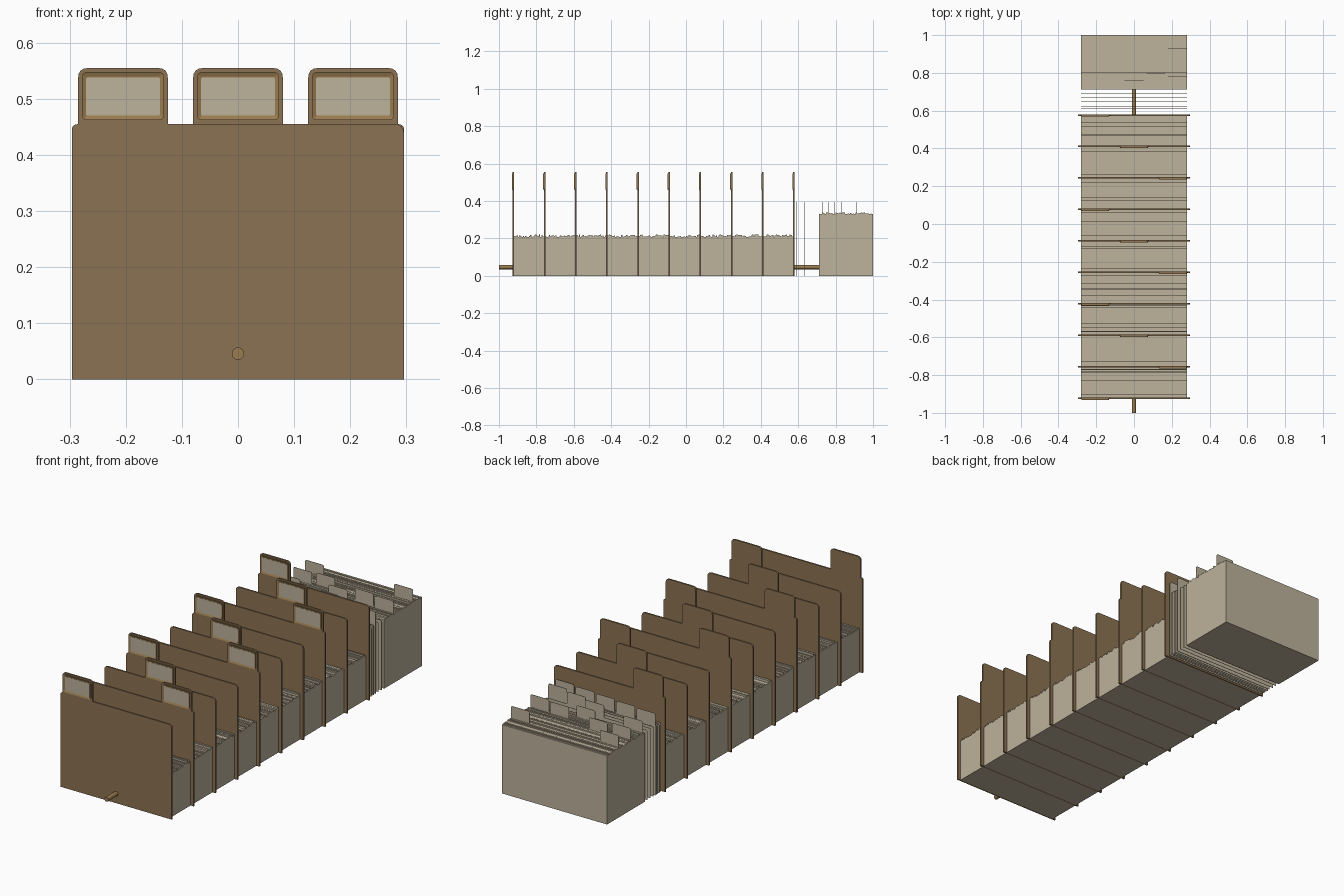
import bpy, bmesh, random
from math import pi
from mathutils import Vector

random.seed(7)
if "Cube" in bpy.data.objects:
    bpy.data.objects.remove(bpy.data.objects["Cube"], do_unlink=True)


def material(name, color):
    m = bpy.data.materials.new(name)
    m.use_nodes = True
    m.diffuse_color = (*color, 1)
    bsdf = m.node_tree.nodes["Principled BSDF"]
    bsdf.inputs["Base Color"].default_value = (*color, 1)
    bsdf.inputs["Roughness"].default_value = 0.7
    return m


WOOD = material("brown_board", (0.26, 0.17, 0.085))
CARD = material("card_stock", (0.51, 0.445, 0.33))
BRASS = material("brass", (0.32, 0.2, 0.08))


def rounded(points, steps=4):
    """Fillet the corners of a polygon given as (u, v, radius)."""
    out = []
    for i, (u, v, r) in enumerate(points):
        p = Vector((u, v))
        if r == 0:
            out.append(p)
            continue
        a = p + (Vector(points[i - 1][:2]) - p).normalized() * r
        b = p + (Vector(points[(i + 1) % len(points)][:2]) - p).normalized() * r
        for k in range(steps + 1):
            t = k / steps
            out.append(a * (1 - t) ** 2 + p * 2 * t * (1 - t) + b * t * t)
    return out


def prism(name, outline, start, depth, mat, along="Y", recess=None):
    """Extrude an outline along Y (u=x, v=z) or along X (u=y, v=z)."""
    bm = bmesh.new()
    place = (lambda p: (p[0], start, p[1])) if along == "Y" else (lambda p: (start, p[0], p[1]))
    front = bm.faces.new([bm.verts.new(place(p)) for p in outline])
    shift = Vector((0, depth, 0)) if along == "Y" else Vector((depth, 0, 0))
    res = bmesh.ops.extrude_face_region(bm, geom=[front], use_keep_orig=True)
    bmesh.ops.translate(bm, vec=shift, verts=[g for g in res["geom"] if isinstance(g, bmesh.types.BMVert)])
    bmesh.ops.recalc_face_normals(bm, faces=bm.faces)
    if recess:
        bmesh.ops.inset_region(bm, faces=[front], thickness=recess[0])
        bmesh.ops.translate(bm, vec=(0, recess[1], 0), verts=front.verts)
    me = bpy.data.meshes.new(name)
    bm.to_mesh(me)
    bm.free()
    ob = bpy.data.objects.new(name, me)
    me.materials.append(mat)
    bpy.context.collection.objects.link(ob)
    return ob


def tabbed(half, body, tab_x, tab_half, top, r):
    """Outline of a sheet with a rounded tab on its upper edge."""
    left, right = tab_x - tab_half, tab_x + tab_half
    pts = [(-half, 0, 0)]
    if left > -half + 0.001:
        pts += [(-half, body, min(r, (left + half) * 0.95)), (left, body, 0)]
    pts += [(left, top, r), (right, top, r)]
    if right < half - 0.001:
        pts += [(right, body, 0), (half, body, min(r, (half - right) * 0.95))]
    pts.append((half, 0, 0))
    return rounded(pts)


def box_outline(cx, cz, hx, hz, r):
    return rounded([(cx - hx, cz - hz, r), (cx - hx, cz + hz, r),
                    (cx + hx, cz + hz, r), (cx + hx, cz - hz, r)])


def card_block(name, y0, y1, height, jitter, count):
    """Packed cards whose top edges sit at slightly uneven heights."""
    step = (y1 - y0) / count
    pts = [(y0, 0)]
    for i in range(count):
        h = height + random.uniform(-jitter, jitter)
        pts += [(y0 + i * step, h), (y0 + (i + 1) * step, h)]
    pts.append((y1, 0))
    prism(name, pts, -0.28, 0.56, CARD, along="X")


# Dividers with staggered tabs and label holders
PITCH, FIRST, THICK = 1 / 6, -0.927, 0.008
TABS = (-0.205, 0.205, 0)
for i in range(10):
    y, tx = FIRST + i * PITCH, TABS[i % 3]
    prism(f"divider_{i + 1}", tabbed(0.296, 0.455, tx, 0.08, 0.555, 0.018), y, THICK, WOOD)
    prism(f"label_frame_{i + 1}", box_outline(tx, 0.505, 0.073, 0.043, 0.01),
          y - 0.004, 0.005, BRASS, recess=(0.008, 0.003))
    prism(f"label_card_{i + 1}", box_outline(tx, 0.504, 0.066, 0.034, 0.004),
          y - 0.0018, 0.002, CARD)
    # Packed cards behind each divider
    if i < 9:
        card_block(f"card_pack_{i + 1}", y + THICK, y + PITCH, 0.214, 0.007, 24)

# Taller pack at the back
card_block("rear_card_pack", 0.712, 1.0, 0.334, 0.005, 40)

# Tabbed index cards: loose ones first, then those inside the rear pack
SLOTS = (0.23, 0.115, 0, -0.115, -0.23)
LOOSE = (0.592, 0.603, 0.612, 0.622, 0.632, 0.646, 0.668, 0.692)
PACKED = ((0.73, 4), (0.76, 2), (0.782, 0), (0.795, 1), (0.82, 4), (0.83, 3), (0.91, 4), (0.93, 0))
placed = [(y, n % 5) for n, y in enumerate(LOOSE)] + list(PACKED)
for n, (y, slot) in enumerate(placed):
    prism(f"index_card_{n + 1}", tabbed(0.28, 0.336, SLOTS[slot], 0.05, 0.395, 0.01),
          y, 0.0015, CARD)

# Retaining rod through the lower edge
bpy.ops.mesh.primitive_cylinder_add(vertices=24, radius=0.011, depth=1.72,
                                    location=(0, -0.14, 0.046), rotation=(pi / 2, 0, 0))
rod = bpy.context.object
rod.name = "retaining_rod"
rod.data.materials.append(BRASS)
bpy.ops.object.shade_smooth_by_angle()
